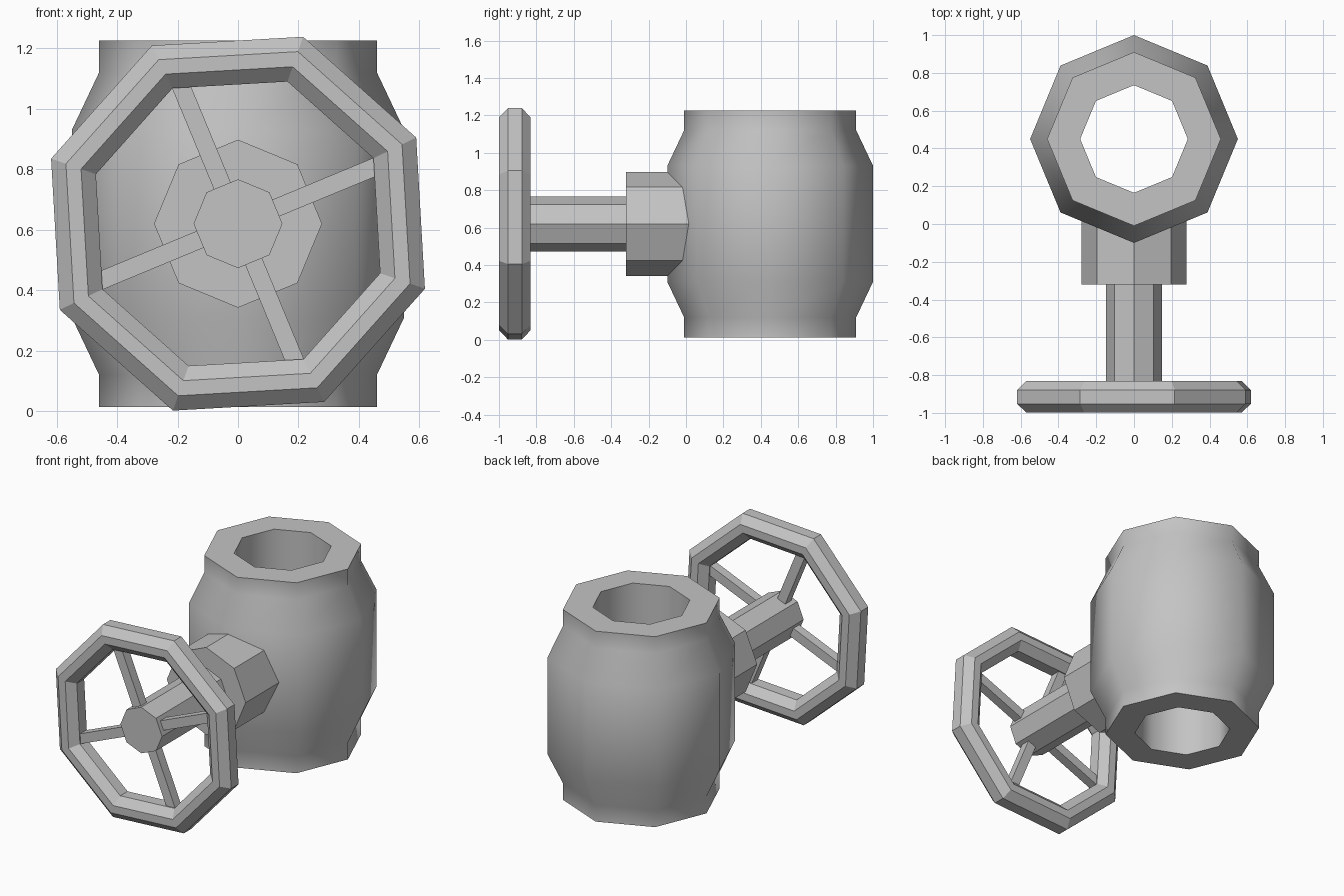
import bpy
import bmesh
from math import cos, sin, pi, radians
from mathutils import Matrix

if "Cube" in bpy.data.objects:
    bpy.data.objects.remove(bpy.data.objects["Cube"], do_unlink=True)

SIDES = 8
MID_Z = 0.62
WHEEL_Y = -0.915

grey = bpy.data.materials.new("plain grey")
grey.use_nodes = True
colour = (0.55, 0.55, 0.55, 1)
grey.diffuse_color = colour
grey.node_tree.nodes["Principled BSDF"].inputs["Base Color"].default_value = colour


def finish(name, bm, matrix):
    """Turn a bmesh into a placed object."""
    bmesh.ops.transform(bm, matrix=matrix, verts=bm.verts)
    bmesh.ops.recalc_face_normals(bm, faces=bm.faces)
    mesh = bpy.data.meshes.new(name)
    bm.to_mesh(mesh)
    bm.free()
    mesh.materials.append(grey)
    obj = bpy.data.objects.new(name, mesh)
    bpy.context.collection.objects.link(obj)
    return obj


def lathe(name, profile, turn, matrix):
    """Revolve a closed (radius, height) profile into an eight-sided ring."""
    bm = bmesh.new()
    rings = []
    for i in range(SIDES):
        a = turn + i * 2 * pi / SIDES
        rings.append([bm.verts.new((r * cos(a), r * sin(a), h)) for r, h in profile])
    count = len(profile)
    for i in range(SIDES):
        here, after = rings[i], rings[(i + 1) % SIDES]
        for j in range(count):
            k = (j + 1) % count
            bm.faces.new((here[j], after[j], after[k], here[k]))
    return finish(name, bm, matrix)


def prism(name, radius, y_front, y_back):
    """Capped eight-sided bar along y."""
    bm = bmesh.new()
    bmesh.ops.create_circle(bm, cap_ends=True, radius=radius, segments=SIDES)
    out = bmesh.ops.extrude_face_region(bm, geom=bm.faces[:])
    top = [g for g in out["geom"] if isinstance(g, bmesh.types.BMVert)]
    bmesh.ops.translate(bm, verts=top, vec=(0, 0, y_back - y_front))
    return finish(name, bm, Matrix.Translation((0, y_back, MID_Z)) @ FACE_FRONT)


# Turns local z to the front (-y) and local y upwards
FACE_FRONT = Matrix.Rotation(radians(90), 4, "X")
WHEEL = Matrix.Translation((0, WHEEL_Y, MID_Z)) @ FACE_FRONT

# Hollow barrel body with a collar at each end
half = [(0.55, 0.31), (0.46, 0.50), (0.46, 0.607), (0.285, 0.607)]
profile = half + [(r, -h) for r, h in reversed(half)]
body = lathe("valve_body", profile, 0, Matrix.Translation((0, 0.45, MID_Z)))
bpy.ops.object.select_all(action="DESELECT")
body.select_set(True)
bpy.context.view_layer.objects.active = body
bpy.ops.object.shade_smooth_by_angle(angle=radians(60))

# Bonnet and stem
prism("bonnet", 0.278, -0.32, 0.1)
prism("stem", 0.147, -0.975, -0.3)

# Handwheel rim with an octagonal section
section = [(0.655, 0.037), (0.603, 0.084), (0.55, 0.084), (0.498, 0.037)]
section += [(r, -h) for r, h in reversed(section)]
lathe("handwheel_rim", section, radians(25.8), WHEEL)

# Four square spokes from stem to rim
for i in range(4):
    bm = bmesh.new()
    bmesh.ops.create_cube(bm, size=1)
    spin = Matrix.Rotation(radians(22.5 + 90 * i), 4, "Z")
    shape = Matrix.Translation((0.305, 0, 0)) @ Matrix.Diagonal((0.41, 0.06, 0.06, 1))
    finish(f"spoke_{i + 1}", bm, WHEEL @ spin @ shape)
